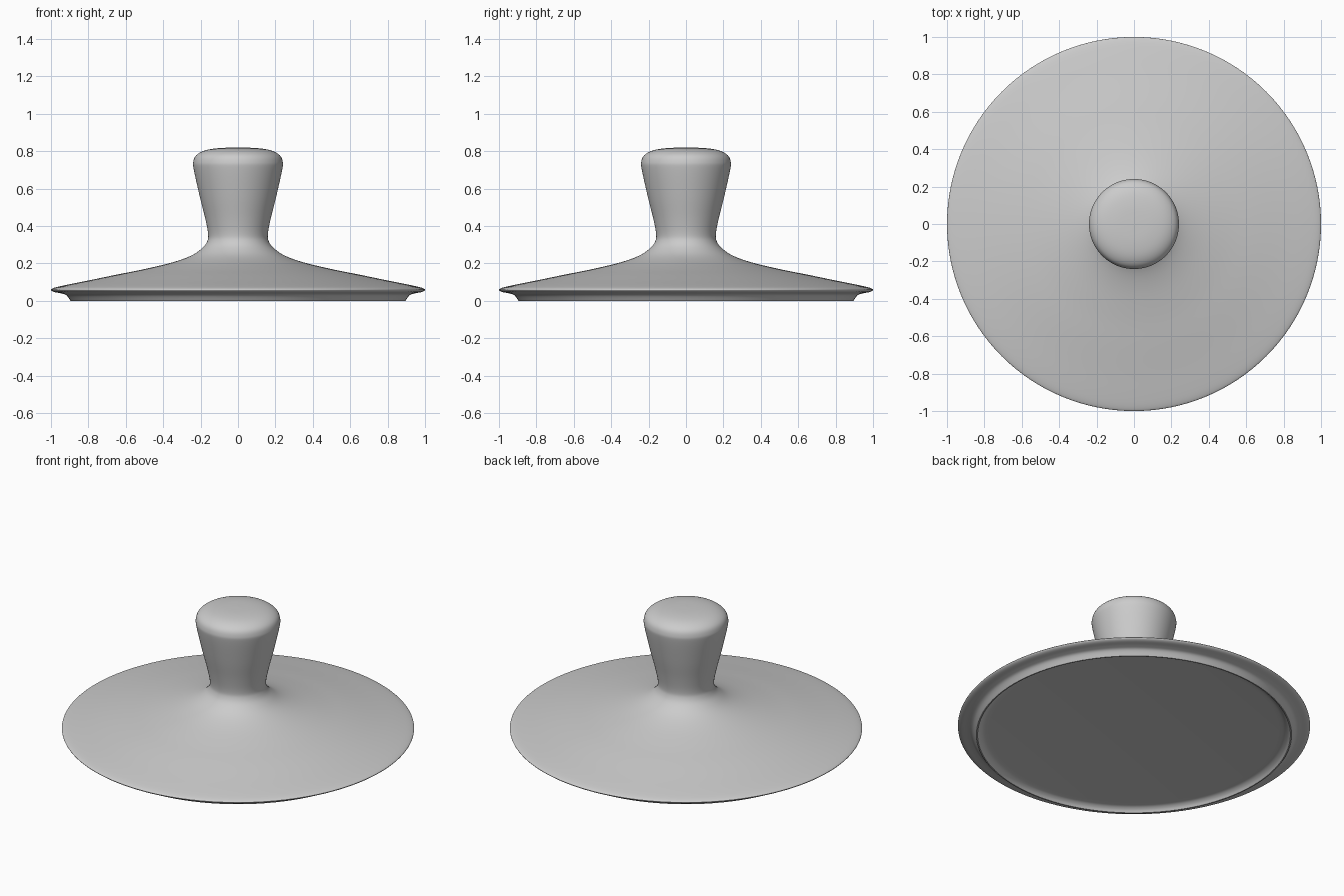
import bpy, bmesh
from math import cos, sin, tau, radians

if "Cube" in bpy.data.objects:
    bpy.data.objects.remove(bpy.data.objects["Cube"])

SIDES = 128


def spline(pts, steps=5):
    """Smooth curve through the (radius, height) points."""
    p = [pts[0]] + pts + [pts[-1]]
    out = []
    for i in range(1, len(p) - 2):
        a, b, c, d = p[i - 1:i + 3]
        for s in range(steps):
            t = s / steps
            out.append(tuple(
                0.5 * (2 * b[k] + (c[k] - a[k]) * t
                       + (2 * a[k] - 5 * b[k] + 4 * c[k] - d[k]) * t * t
                       + (3 * b[k] - a[k] - 3 * c[k] + d[k]) * t ** 3)
                for k in (0, 1)))
    return out + [pts[-1]]


def lathe(name, profile):
    """Revolve a profile whose first and last points lie on the axis."""
    bm = bmesh.new()
    top = bm.verts.new((0, 0, profile[0][1]))
    bottom = bm.verts.new((0, 0, profile[-1][1]))
    rings = [[bm.verts.new((r * cos(tau * i / SIDES), r * sin(tau * i / SIDES), z))
              for i in range(SIDES)] for r, z in profile[1:-1]]
    for i in range(SIDES):
        j = (i + 1) % SIDES
        bm.faces.new((top, rings[0][i], rings[0][j]))
        for a, b in zip(rings, rings[1:]):
            bm.faces.new((a[i], b[i], b[j], a[j]))
        bm.faces.new((bottom, rings[-1][j], rings[-1][i]))
    bmesh.ops.recalc_face_normals(bm, faces=bm.faces)
    mesh = bpy.data.meshes.new(name)
    bm.to_mesh(mesh)
    bm.free()
    obj = bpy.data.objects.new(name, mesh)
    bpy.context.collection.objects.link(obj)
    bpy.context.view_layer.objects.active = obj
    obj.select_set(True)
    bpy.ops.object.shade_smooth_by_angle(angle=radians(40))
    return obj


# Flared knob, concave neck, sloping cover and rounded rim
upper = spline([
    (0, .82), (.10, .817), (.175, .805), (.222, .78), (.239, .745), (.236, .70),
    (.205, .56), (.175, .44), (.16, .36), (.164, .32), (.19, .283), (.25, .242),
    (.35, .206), (.5, .17), (.65, .14), (.8, .109), (.92, .085), (.98, .071),
    (1, .06), (.985, .048), (.945, .04), (.918, .03), (.895, 0)])

# Shallow recess in the underside
under = spline([(.888, 0), (.875, .015), (.855, .026), (.825, .03)])

lathe("lid", upper + under + [(0, .03)])
